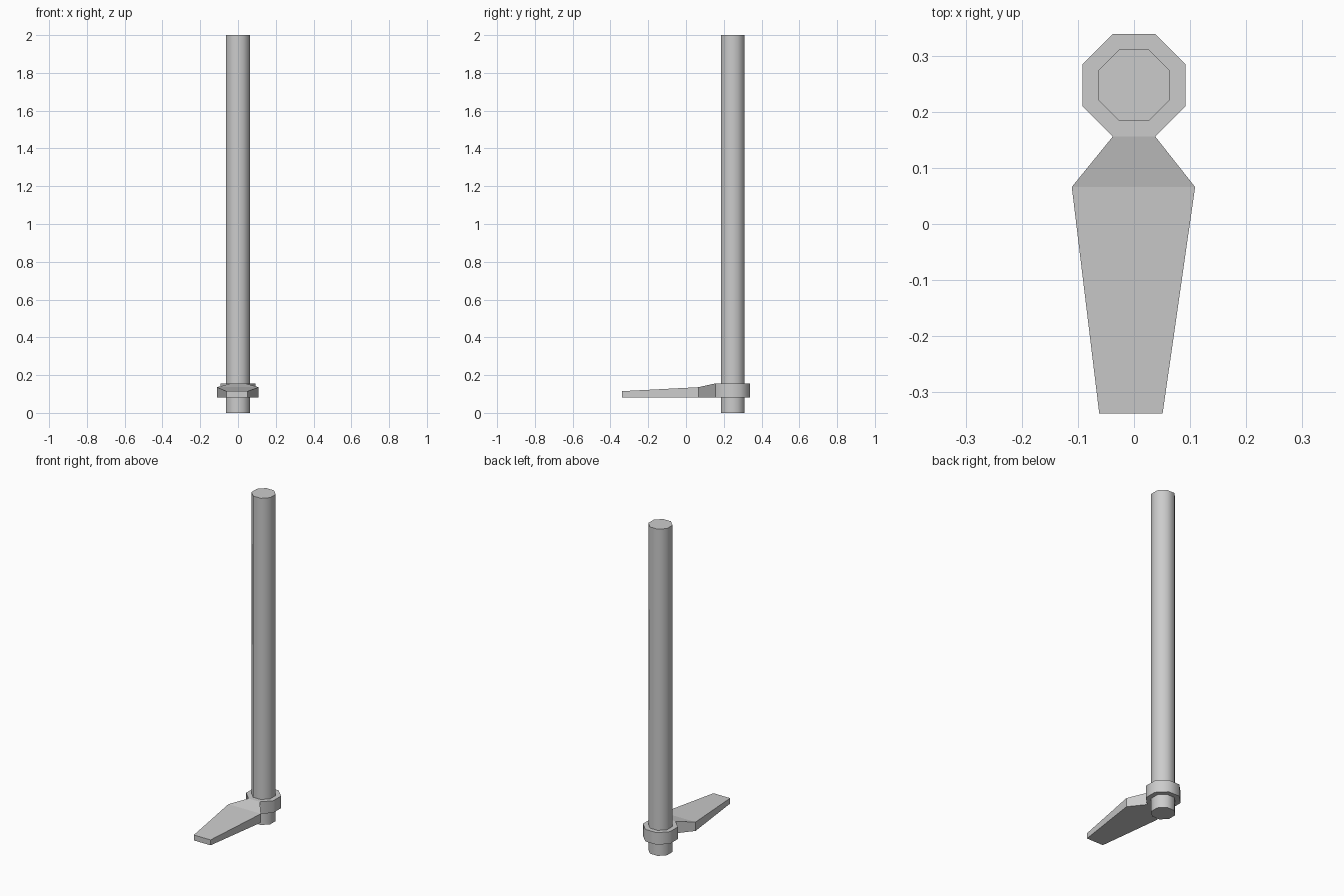
import bpy, bmesh
from math import pi, cos, radians
from mathutils import Matrix

if "Cube" in bpy.data.objects:
    bpy.data.objects.remove(bpy.data.objects["Cube"])

POLE_Y = 0.2475


def octagon_prism(bm, apothem, z0, z1):
    """Eight-sided prism with flats facing the axes."""
    r = apothem / cos(pi / 8)
    m = Matrix.Translation((0, POLE_Y, (z0 + z1) / 2)) @ Matrix.Rotation(pi / 8, 4, 'Z')
    bmesh.ops.create_cone(bm, cap_ends=True, segments=8, radius1=r, radius2=r,
                          depth=z1 - z0, matrix=m)


def finish(bm, name):
    bmesh.ops.recalc_face_normals(bm, faces=bm.faces)
    mesh = bpy.data.meshes.new(name)
    bm.to_mesh(mesh)
    bm.free()
    ob = bpy.data.objects.new(name, mesh)
    bpy.context.collection.objects.link(ob)
    return ob


# Pole: full-height octagonal shaft, smooth sides
bm = bmesh.new()
octagon_prism(bm, 0.0635, 0, 2)
pole = finish(bm, "pole")
bpy.context.view_layer.objects.active = pole
pole.select_set(True)
bpy.ops.object.shade_smooth_by_angle(angle=radians(50))

# Collar around the pole, with its front face drawn out into the pedal
bm = bmesh.new()
octagon_prism(bm, 0.0915, 0.082, 0.156)
bm.normal_update()
for f in bm.faces:
    f.smooth = abs(f.normal.z) < 0.5
front = min(bm.faces, key=lambda f: f.calc_center_median().y)

# Pedal sections: y, left x, right x, top z
for y, left, right, top in [(0.066, -0.111, 0.109, 0.136),
                            (-0.3385, -0.062, 0.051, 0.115)]:
    before = set(bm.faces)
    front = bmesh.ops.extrude_discrete_faces(bm, faces=[front])["faces"][0]
    for v in front.verts:
        v.co = (left if v.co.x < 0 else right, y, top if v.co.z > 0.1 else 0.082)
    for f in set(bm.faces) - before:
        f.smooth = False

# Keep cap rims and the joint to the pedal sharp
for e in bm.edges:
    e.smooth = len(e.link_faces) == 2 and all(f.smooth for f in e.link_faces)
finish(bm, "foot_pedal")
